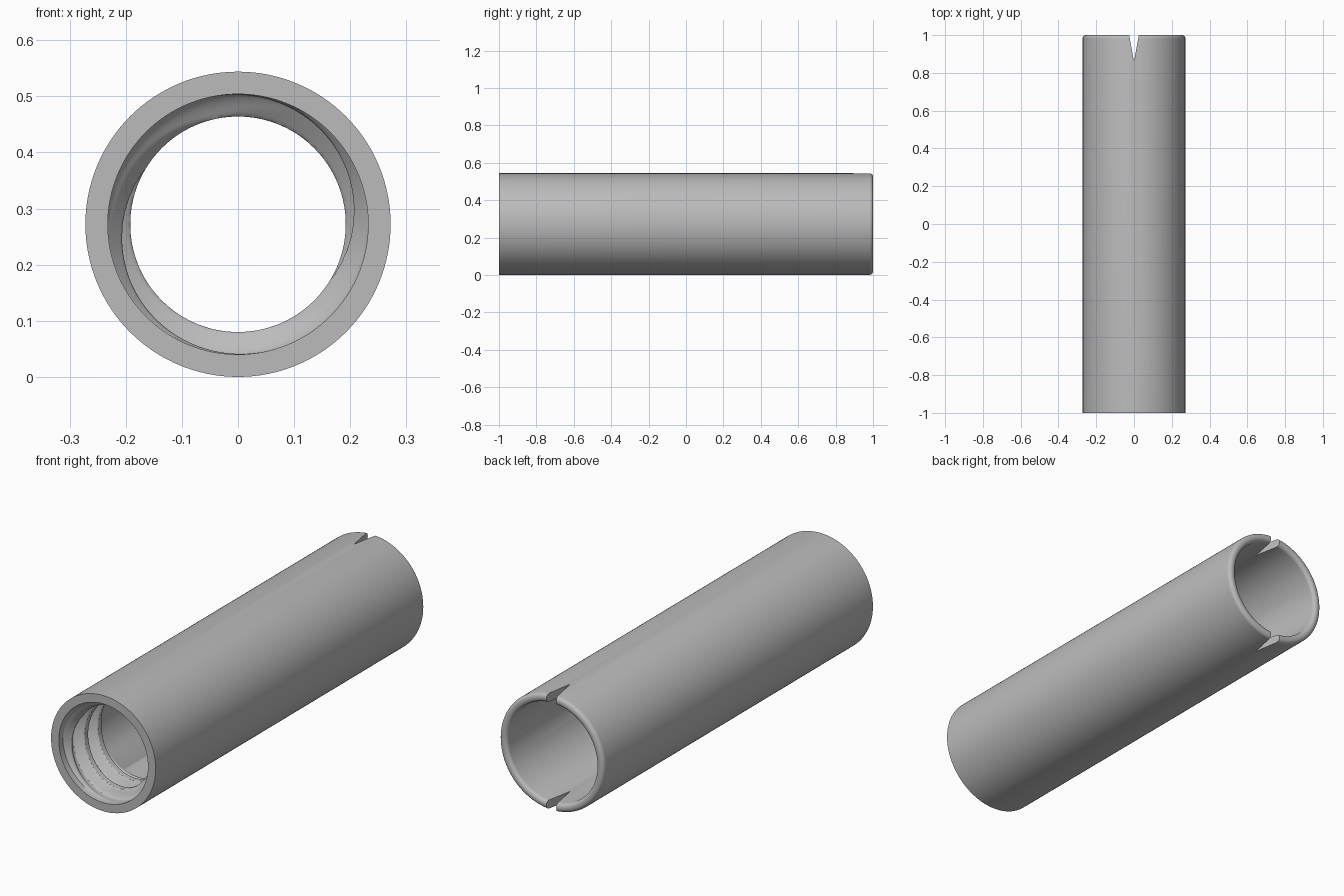
import bpy, bmesh, math

cube = bpy.data.objects.get("Cube")
if cube:
    bpy.data.objects.remove(cube, do_unlink=True)

OUTER, BORE, CREST = 0.272, 0.232, 0.192
SEGMENTS = 128
THREAD_START, THREAD_END, LEAD, STARTS = 0.03, 0.29, 0.2, 2

grey = bpy.data.materials.new("plain grey")
grey.use_nodes = True
colour = (0.5, 0.5, 0.5, 1)
grey.diffuse_color = colour
grey.node_tree.nodes["Principled BSDF"].inputs["Base Color"].default_value = colour


def clamp(v):
    return max(0.0, min(1.0, v))


def bore_radius(depth, angle):
    """Radius of the threaded bore: a trapezoid ridge wound along the axis."""
    turn = (depth / LEAD + angle / math.tau) * STARTS % 1.0
    ridge = clamp(1.5 - 3.6 * abs(turn - 0.5))
    fade = clamp((depth - THREAD_START) / 0.05) * clamp((THREAD_END - depth) / 0.03)
    return BORE - (BORE - CREST) * ridge * fade


# Closed tube profile as (y, radius function) rings
def plain(r):
    return lambda angle: r


rings = [(-1, plain(BORE)), (-1, plain(OUTER))]
round_r = 0.018
for side, base in ((1, OUTER - round_r), (-1, BORE + round_r)):
    for i in range(7):
        a = math.pi / 2 * i / 6
        if side < 0:
            a = math.pi / 2 - a
        rings.append((1 - round_r + round_r * math.sin(a),
                      plain(base + side * round_r * math.cos(a))))
steps = 72
for i in range(steps, -1, -1):
    d = THREAD_START + (THREAD_END - THREAD_START) * i / steps
    rings.append((-1 + d, lambda angle, d=d: bore_radius(d, angle)))

# Threaded tube
bm = bmesh.new()
grid = []
for y, radius in rings:
    row = []
    for s in range(SEGMENTS):
        a = math.tau * s / SEGMENTS
        r = radius(a)
        row.append(bm.verts.new((r * math.cos(a), y, OUTER + r * math.sin(a))))
    grid.append(row)
for k, row in enumerate(grid):
    after = grid[(k + 1) % len(grid)]
    for s in range(SEGMENTS):
        t = (s + 1) % SEGMENTS
        bm.faces.new((row[s], row[t], after[t], after[s]))
bmesh.ops.recalc_face_normals(bm, faces=bm.faces)
mesh = bpy.data.meshes.new("threaded_tube")
bm.to_mesh(mesh)
bm.free()
tube = bpy.data.objects.new("threaded_tube", mesh)
mesh.materials.append(grey)
bpy.context.collection.objects.link(tube)

# Wedge that cuts the top and bottom notches at the back
bm = bmesh.new()
wedge = [bm.verts.new(p) for p in ((0, 0.86, -0.2), (0.029, 1.02, -0.2), (-0.029, 1.02, -0.2))]
face = bm.faces.new(wedge)
top = bmesh.ops.extrude_face_region(bm, geom=[face])["geom"]
bmesh.ops.translate(bm, vec=(0, 0, 1), verts=[v for v in top if isinstance(v, bmesh.types.BMVert)])
bmesh.ops.recalc_face_normals(bm, faces=bm.faces)
cutter_mesh = bpy.data.meshes.new("notch_cutter")
bm.to_mesh(cutter_mesh)
bm.free()
cutter_mesh.materials.append(grey)
cutter = bpy.data.objects.new("notch_cutter", cutter_mesh)
cutter.hide_render = True
bpy.context.collection.objects.link(cutter)

cut = tube.modifiers.new("notches", "BOOLEAN")
cut.operation = "DIFFERENCE"
cut.solver = "EXACT"
cut.object = cutter
bpy.ops.object.select_all(action="DESELECT")
tube.select_set(True)
bpy.context.view_layer.objects.active = tube
bpy.ops.object.modifier_apply(modifier=cut.name)
bpy.data.objects.remove(cutter, do_unlink=True)
bpy.ops.object.shade_smooth_by_angle(angle=math.radians(35))
